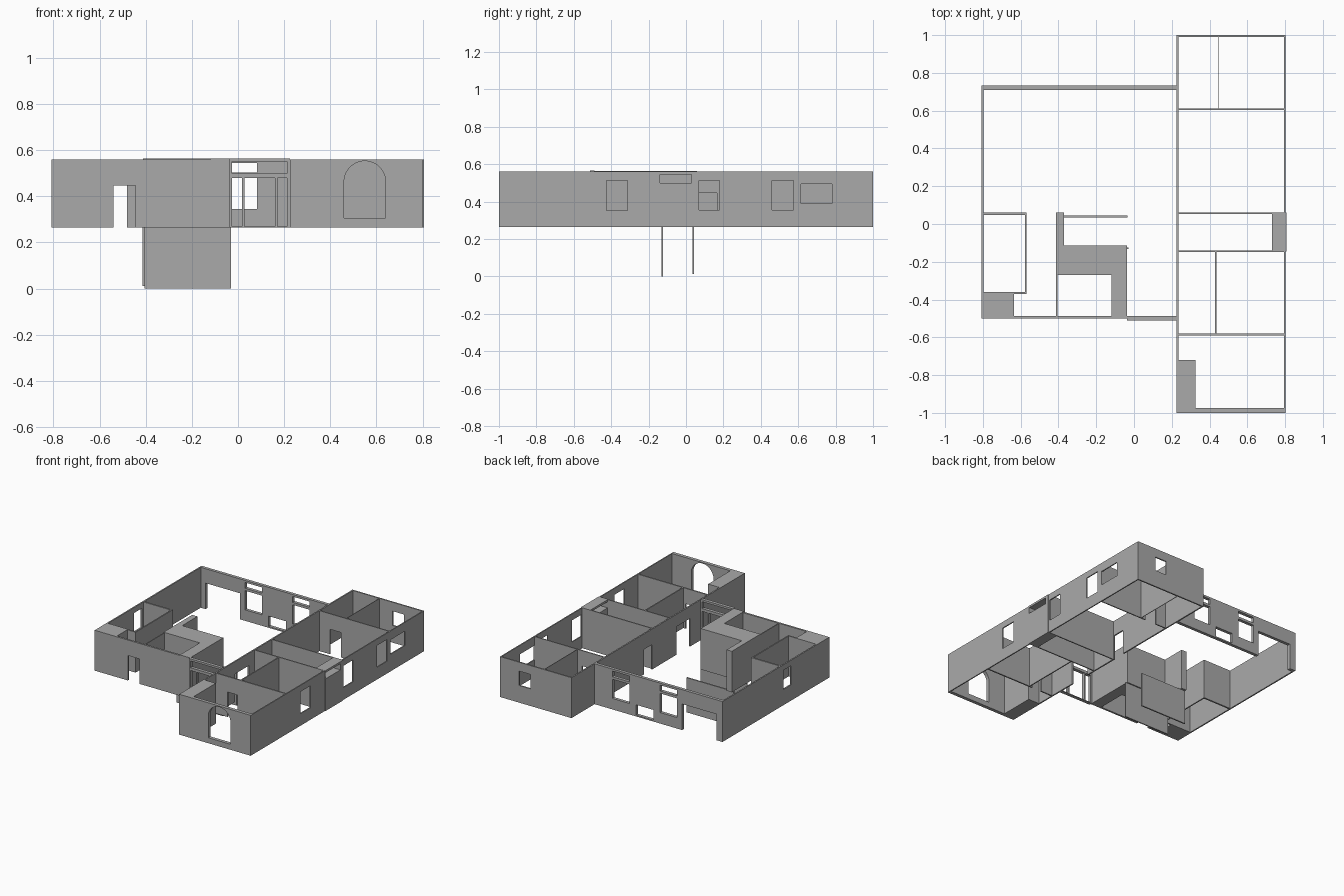
import bpy, bmesh, math

if "Cube" in bpy.data.objects:
    bpy.data.objects.remove(bpy.data.objects["Cube"])

Z0, Z1 = 0.265, 0.56      # storey floor and wall top

plaster = bpy.data.materials.new("grey_plaster")
plaster.diffuse_color = (0.4, 0.4, 0.4, 1)
plaster.use_nodes = True
plaster.node_tree.nodes["Principled BSDF"].inputs["Base Color"].default_value = plaster.diffuse_color


def finish(name, bm):
    bmesh.ops.remove_doubles(bm, verts=bm.verts, dist=1e-5)
    bmesh.ops.recalc_face_normals(bm, faces=bm.faces)
    me = bpy.data.meshes.new(name)
    bm.to_mesh(me)
    bm.free()
    me.materials.append(plaster)
    ob = bpy.data.objects.new(name, me)
    bpy.context.collection.objects.link(ob)
    return ob


def wall(name, axis, u0, u1, t0, t1, holes=(), z0=Z0, z1=Z1):
    """Wall running along axis from u0 to u1, thickness t0..t1,
    with rectangular holes (ua, ub, za, zb)."""
    us = sorted({u0, u1, *[h[0] for h in holes], *[h[1] for h in holes]})
    zs = sorted({z0, z1, *[h[2] for h in holes], *[h[3] for h in holes]})

    def solid(i, j):
        if not (0 <= i < len(us) - 1 and 0 <= j < len(zs) - 1):
            return False
        u, z = (us[i] + us[i + 1]) / 2, (zs[j] + zs[j + 1]) / 2
        return not any(a < u < b and c < z < d for a, b, c, d in holes)

    bm = bmesh.new()

    def quad(*pts):
        bm.faces.new([bm.verts.new((u, t, z) if axis == 'x' else (t, u, z))
                      for u, t, z in pts])

    for i in range(len(us) - 1):
        for j in range(len(zs) - 1):
            if not solid(i, j):
                continue
            a, b, c, d = us[i], us[i + 1], zs[j], zs[j + 1]
            for t in (t0, t1):
                quad((a, t, c), (b, t, c), (b, t, d), (a, t, d))
            for di, u in ((-1, a), (1, b)):
                if not solid(i + di, j):
                    quad((u, t0, c), (u, t1, c), (u, t1, d), (u, t0, d))
            for dj, z in ((-1, c), (1, d)):
                if not solid(i, j + dj):
                    quad((a, t0, z), (b, t0, z), (b, t1, z), (a, t1, z))
    return finish(name, bm)


def prism(name, pts, axis, lo, hi):
    """Closed outline extruded along y or z."""
    bm = bmesh.new()
    place = (lambda p, h: (p[0], h, p[1])) if axis == 'y' else (lambda p, h: (p[0], p[1], h))
    f = bm.faces.new([bm.verts.new(place(p, lo)) for p in pts])
    ext = bmesh.ops.extrude_face_region(bm, geom=[f])
    off = (0, hi - lo, 0) if axis == 'y' else (0, 0, hi - lo)
    bmesh.ops.translate(bm, vec=off, verts=[v for v in ext['geom'] if isinstance(v, bmesh.types.BMVert)])
    return finish(name, bm)


DOOR = 0.447

# --- right wing: outer walls
wall("wing_right_wall", 'y', -1, 1, 0.795, 0.803, [
    (-0.425, -0.312, 0.353, 0.513), (-0.14, 0.03, 0.50, 0.545),
    (0.07, 0.18, 0.355, 0.513), (0.46, 0.575, 0.355, 0.513),
    (0.615, 0.78, 0.39, 0.495)])
wall("wing_left_wall", 'y', -0.975, 0.99, 0.225, 0.235, [
    (0.07, 0.165, Z0, DOOR), (-0.37, -0.21, Z0, 0.47)])
wall("wing_back_wall", 'x', 0.225, 0.803, 0.99, 1.0, [(0.555, 0.65, 0.39, 0.495)])

# --- wing front wall with arched opening
ARCH_X, ARCH_R, ARCH_TOP = 0.55, 0.09, 0.553
wall("wing_front_wall", 'x', 0.225, 0.803, -1, -0.975,
     [(ARCH_X - ARCH_R, ARCH_X + ARCH_R, 0.305, ARCH_TOP)])
for side, label in ((-1, "left"), (1, "right")):
    arc = [(ARCH_X + side * ARCH_R * math.cos(k * math.pi / 24),
            ARCH_TOP - ARCH_R + ARCH_R * math.sin(k * math.pi / 24)) for k in range(13)]
    prism(f"arch_spandrel_{label}", [(ARCH_X + side * ARCH_R, ARCH_TOP)] + arc, 'y', -1, -0.975)

# --- wing partitions
wall("wing_partition_back", 'x', 0.235, 0.795, 0.604, 0.612, [(0.32, 0.41, Z0, DOOR)])
wall("wing_partition_middle", 'x', 0.235, 0.795, 0.054, 0.062)
wall("wing_partition_hall", 'x', 0.235, 0.795, -0.147, -0.139)
wall("wing_partition_front", 'x', 0.235, 0.795, -0.59, -0.58, [(0.33, 0.41, Z0, DOOR)])
wall("bedroom_divider_back", 'y', 0.612, 0.99, 0.447, 0.451)
wall("bedroom_divider_front", 'y', -0.58, -0.147, 0.428, 0.436)

# --- thick blocks of the wing
wall("wing_corner_block", 'y', -0.975, -0.72, 0.225, 0.325)
wall("clerestory_block", 'y', -0.145, 0.06, 0.73, 0.807, [(-0.14, 0.03, 0.50, 0.545)])

# --- main house: outer walls
windows = []
for x0, x1 in ((-0.44, -0.305), (-0.055, 0.082)):
    windows += [(x0, x1, 0.345, 0.485), (x0, x1, 0.503, 0.545)]
wall("house_back_wall", 'x', -0.808, 0.225, 0.71, 0.733,
     windows + [(-0.76, -0.482, Z0, 0.455), (-0.25, -0.11, 0.275, 0.35)])
wall("house_left_wall", 'y', -0.50, 0.71, -0.808, -0.798, [(-0.06, 0.03, 0.38, 0.52)])
wall("house_front_wall", 'x', -0.808, -0.12, -0.50, -0.486, [(-0.54, -0.445, Z0, DOOR)])

# --- glazed entrance: sidelights, door opening and transom
wall("entrance_frame", 'x', -0.038, 0.225, -0.512, -0.488, [
    (-0.027, 0.018, 0.27, 0.48), (0.028, 0.16, 0.27, 0.48),
    (0.172, 0.213, 0.27, 0.48), (-0.027, 0.213, 0.50, 0.55)], z1=0.565)

# --- small left room
wall("left_room_back_wall", 'x', -0.80, -0.568, 0.048, 0.06)
wall("left_room_side_wall", 'y', -0.37, 0.048, -0.577, -0.568)
wall("left_room_front_wall", 'x', -0.635, -0.577, -0.37, -0.36)
wall("left_corner_block", 'y', -0.50, -0.36, -0.808, -0.635)

# --- stair core and its lower walls
prism("stair_core", [(-0.412, 0.06), (-0.412, -0.27), (-0.12, -0.27), (-0.12, -0.50),
                     (-0.038, -0.50), (-0.038, -0.115), (-0.37, -0.115), (-0.37, 0.06)],
      'z', Z0, 0.564)
wall("stair_side_wall", 'y', -0.486, -0.27, -0.412, -0.405)
wall("cellar_front_wall", 'x', -0.405, -0.03, -0.132, -0.124, z0=0, z1=Z0)
wall("cellar_back_wall", 'x', -0.414, -0.034, 0.034, 0.044, z0=0.012, z1=Z0)
